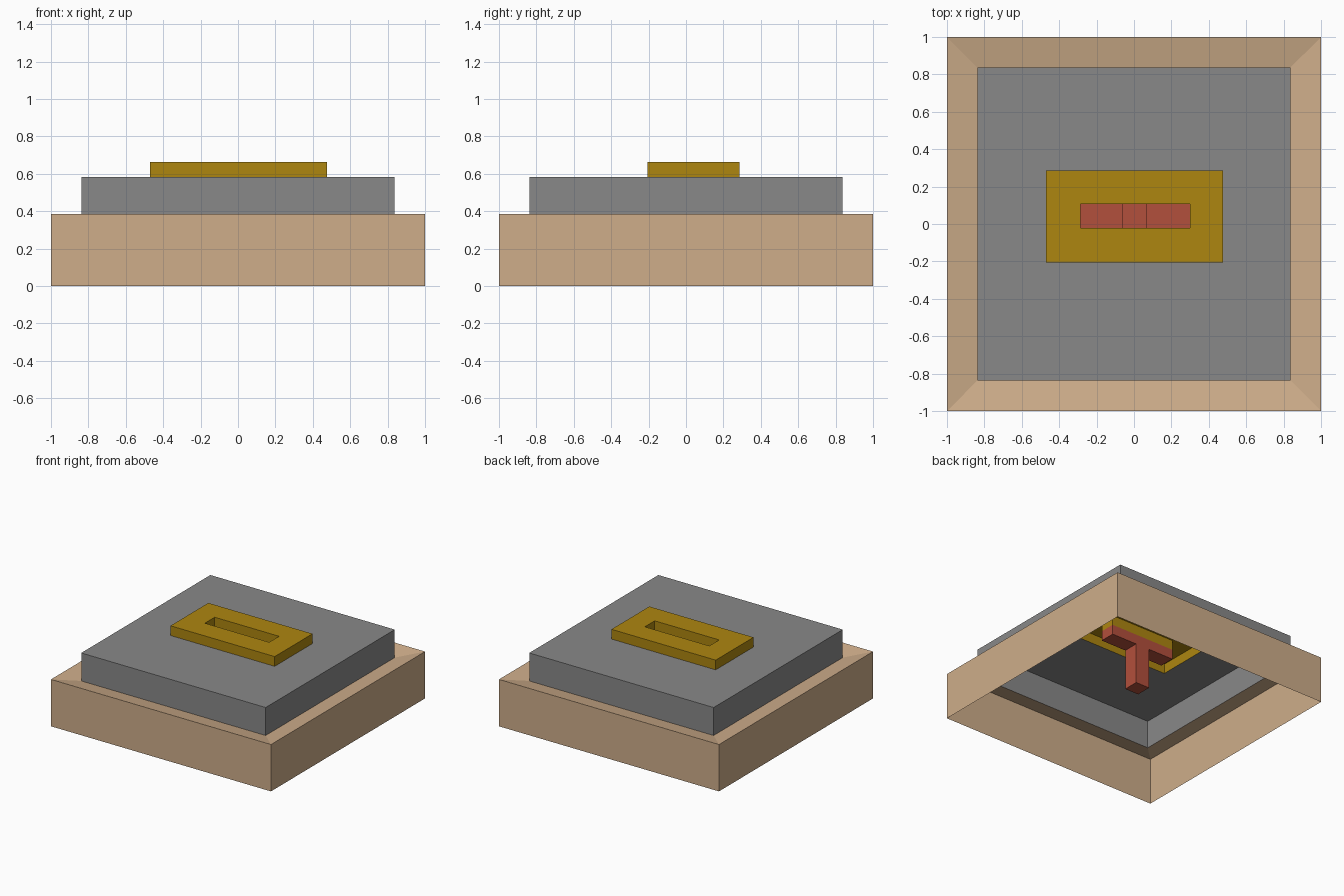
import bpy
import bmesh

if "Cube" in bpy.data.objects:
    bpy.data.objects.remove(bpy.data.objects["Cube"])


def material(name, rgb):
    m = bpy.data.materials.new(name)
    m.diffuse_color = (*rgb, 1.0)
    m.use_nodes = True
    m.node_tree.nodes["Principled BSDF"].inputs["Base Color"].default_value = m.diffuse_color
    return m


TAN = material("tan", (0.62, 0.42, 0.255))
GREY = material("grey", (0.25, 0.25, 0.25))
GOLD = material("gold", (0.42, 0.24, 0.005))
RED = material("red", (0.45, 0.08, 0.045))


def finish(name, bm, mat):
    mesh = bpy.data.meshes.new(name)
    bm.to_mesh(mesh)
    bm.free()
    mesh.materials.append(mat)
    obj = bpy.data.objects.new(name, mesh)
    bpy.context.collection.objects.link(obj)
    return obj


def shell(name, rings, mat):
    """Open sheet running through a chain of (rectangle, height) rings."""
    bm = bmesh.new()
    loops = []
    for (x0, x1, y0, y1), z in rings:
        corners = ((x0, y0), (x1, y0), (x1, y1), (x0, y1))
        loops.append([bm.verts.new((x, y, z)) for x, y in corners])
    for a, b in zip(loops, loops[1:]):
        for i in range(4):
            j = (i + 1) % 4
            bm.faces.new((a[i], a[j], b[j], b[i]))
    return finish(name, bm, mat)


OUTER = (-1, 1, -1, 1)
STEP = (-0.838, 0.838, -0.838, 0.838)
PLATE = (-0.47, 0.477, -0.205, 0.286)
SLOT = (-0.287, 0.299, -0.021, 0.107)
Z_STEP, Z_PLATE, Z_TOP = 0.354, 0.584, 0.664

# base skirt with a rim that slopes down inward
shell("base_skirt", [(OUTER, 0), (OUTER, 0.385), (STEP, Z_STEP)], TAN)

# raised step, open under the plate
shell("raised_step", [(STEP, Z_STEP), (STEP, Z_PLATE), (PLATE, Z_PLATE)], GREY)

# top plate with slot walls
shell("slot_plate", [(PLATE, Z_PLATE), (PLATE, Z_TOP),
                     (SLOT, Z_TOP), (SLOT, Z_PLATE)], GOLD)

# T-shaped cavity hanging below the slot, open at the top
x0, x1, y0, y1 = SLOT
w0, w1, z_floor, z_well = -0.058, 0.068, 0.503, 0.168
profile = [(x0, Z_PLATE), (x0, z_floor), (w0, z_floor), (w0, z_well),
           (w1, z_well), (w1, z_floor), (x1, z_floor), (x1, Z_PLATE)]
bm = bmesh.new()
front = [bm.verts.new((x, y0, z)) for x, z in profile]
back = [bm.verts.new((x, y1, z)) for x, z in profile]
for i in range(len(profile) - 1):
    bm.faces.new((front[i], front[i + 1], back[i + 1], back[i]))
bm.faces.new(front[::-1])
bm.faces.new(back)
finish("slot_cavity", bm, RED)
